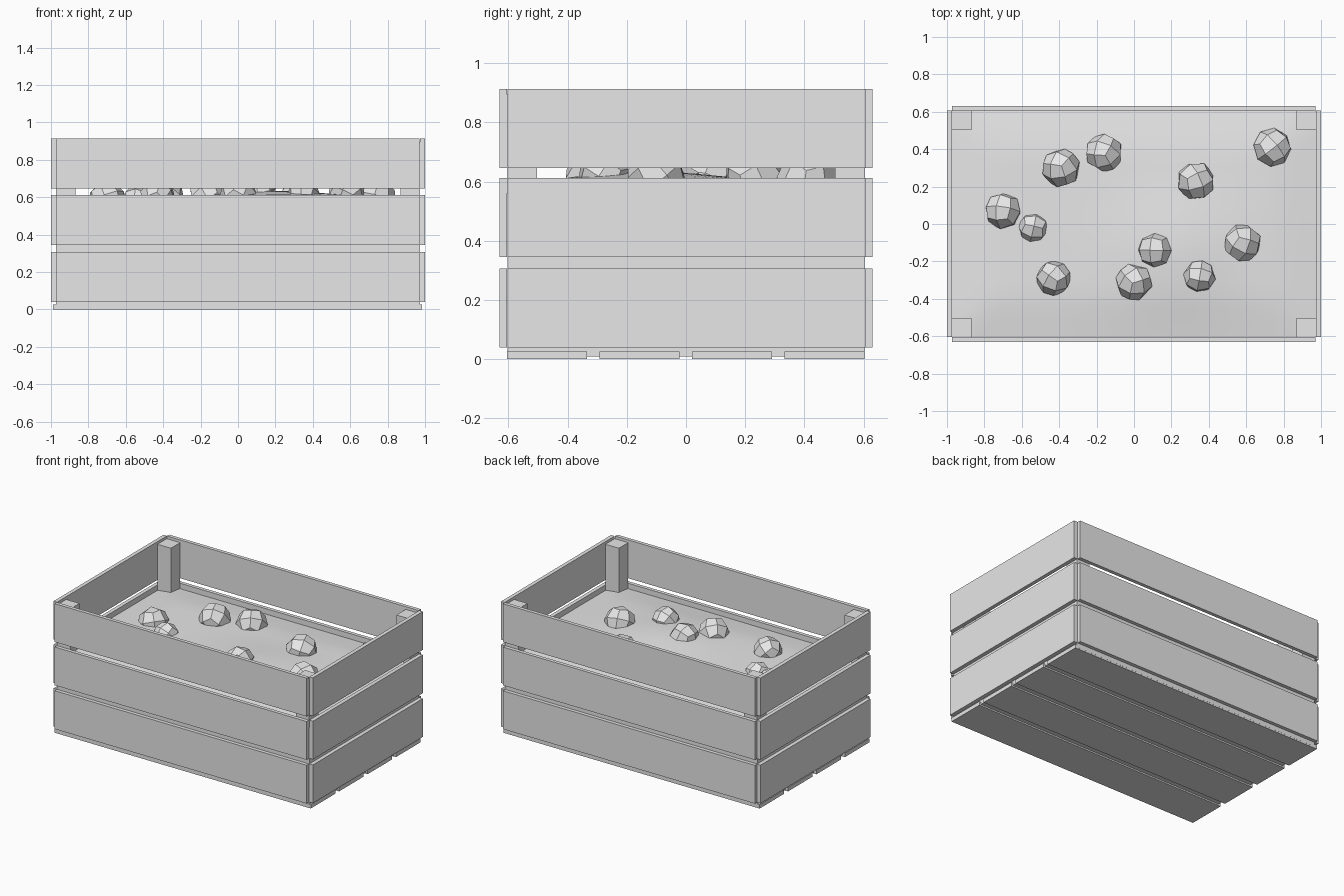
import bpy, bmesh, math, random
from mathutils import Matrix, Vector

random.seed(4)
if "Cube" in bpy.data.objects:
    bpy.data.objects.remove(bpy.data.objects["Cube"])

GREY = (0.8, 0.8, 0.8, 1)
mat = bpy.data.materials.new("plain light grey")
mat.use_nodes = True
mat.diffuse_color = GREY
mat.node_tree.nodes["Principled BSDF"].inputs["Base Color"].default_value = GREY


def finish(bm, name):
    bmesh.ops.recalc_face_normals(bm, faces=bm.faces)
    mesh = bpy.data.meshes.new(name)
    bm.to_mesh(mesh)
    bm.free()
    mesh.materials.append(mat)
    ob = bpy.data.objects.new(name, mesh)
    bpy.context.collection.objects.link(ob)
    return ob


def box(name, x, y, z):
    """Box from (min, max) ranges along each axis."""
    bm = bmesh.new()
    bmesh.ops.create_cube(bm, size=1)
    for v in bm.verts:
        v.co = [(a + b) / 2 + c * (b - a) for (a, b), c in zip((x, y, z), v.co)]
    return finish(bm, name)


# Side and end slats, three courses high
for course, z0 in zip(("lower", "middle", "upper"), (0.04, 0.345, 0.647)):
    z = (z0, z0 + 0.267)
    box(course + "_front_slat", (-0.973, 0.97), (-0.63, -0.605), z)
    box(course + "_back_slat", (-0.973, 0.97), (0.605, 0.63), z)
    box(course + "_right_slat", (-1, -0.973), (-0.603, 0.607), z)
    box(course + "_left_slat", (0.973, 1), (-0.603, 0.607), z)

# Floor planks
for i in range(4):
    y = -0.605 + i * 0.3125
    box(f"floor_plank_{i + 1}", (-0.99, 0.985), (y, y + 0.27), (0, 0.027))

# Corner posts
for sx, side in ((-1, "right"), (1, "left")):
    for sy, end in ((-1, "front"), (1, "back")):
        box(f"{end}_{side}_post", sorted((sx * 0.973, sx * 0.87)),
            sorted((sy * 0.605, sy * 0.503)), (0.56, 0.895))


# Soil filling the crate, with a gently mounded top
def soil_height(x, y):
    edge = min(1, (0.97 - abs(x)) / 0.2, (0.603 - abs(y)) / 0.2)
    mound = math.exp(-((x - 0.22) / 0.35) ** 2 - ((y + 0.12) / 0.3) ** 2)
    return 0.575 + 0.025 * edge + 0.035 * mound


bm = bmesh.new()
bmesh.ops.create_grid(bm, x_segments=24, y_segments=16, size=1)
for v in bm.verts:
    v.co.x *= 0.972
    v.co.y *= 0.603
    v.co.z = soil_height(v.co.x, v.co.y)
rim = [e for e in bm.edges if e.is_boundary]
skirt = bmesh.ops.extrude_edge_only(bm, edges=rim)["geom"]
for v in skirt:
    if isinstance(v, bmesh.types.BMVert):
        v.co.z = 0.01
bmesh.ops.holes_fill(bm, edges=[e for e in bm.edges if e.is_boundary])
soil = finish(bm, "soil")
bpy.ops.object.select_all(action="DESELECT")
soil.select_set(True)
bpy.context.view_layer.objects.active = soil
bpy.ops.object.shade_smooth_by_angle(angle=math.radians(30))

# Faceted round lumps half buried in the soil: x, y, z, radius
LUMPS = [(-0.70, 0.07, 0.59, 0.10), (-0.54, -0.02, 0.58, 0.083),
         (-0.39, 0.30, 0.61, 0.104), (-0.16, 0.38, 0.605, 0.102),
         (0.33, 0.23, 0.61, 0.104), (0.74, 0.41, 0.60, 0.105),
         (0.58, -0.10, 0.615, 0.102), (0.11, -0.14, 0.62, 0.094),
         (0, -0.31, 0.615, 0.10), (0.35, -0.28, 0.62, 0.088),
         (-0.43, -0.29, 0.61, 0.094)]
for i, (x, y, z, r) in enumerate(LUMPS):
    bm = bmesh.new()
    bmesh.ops.create_cube(bm, size=1)
    bmesh.ops.subdivide_edges(bm, edges=bm.edges[:], cuts=1, use_grid_fill=True)
    axis = Vector([random.uniform(-1, 1) for _ in range(3)]).normalized()
    turn = Matrix.Rotation(random.uniform(0, math.pi), 3, axis)
    for v in bm.verts:
        v.co = turn @ (v.co.normalized() * r) + Vector((x, y, z))
    finish(bm, f"lump_{i + 1}")
